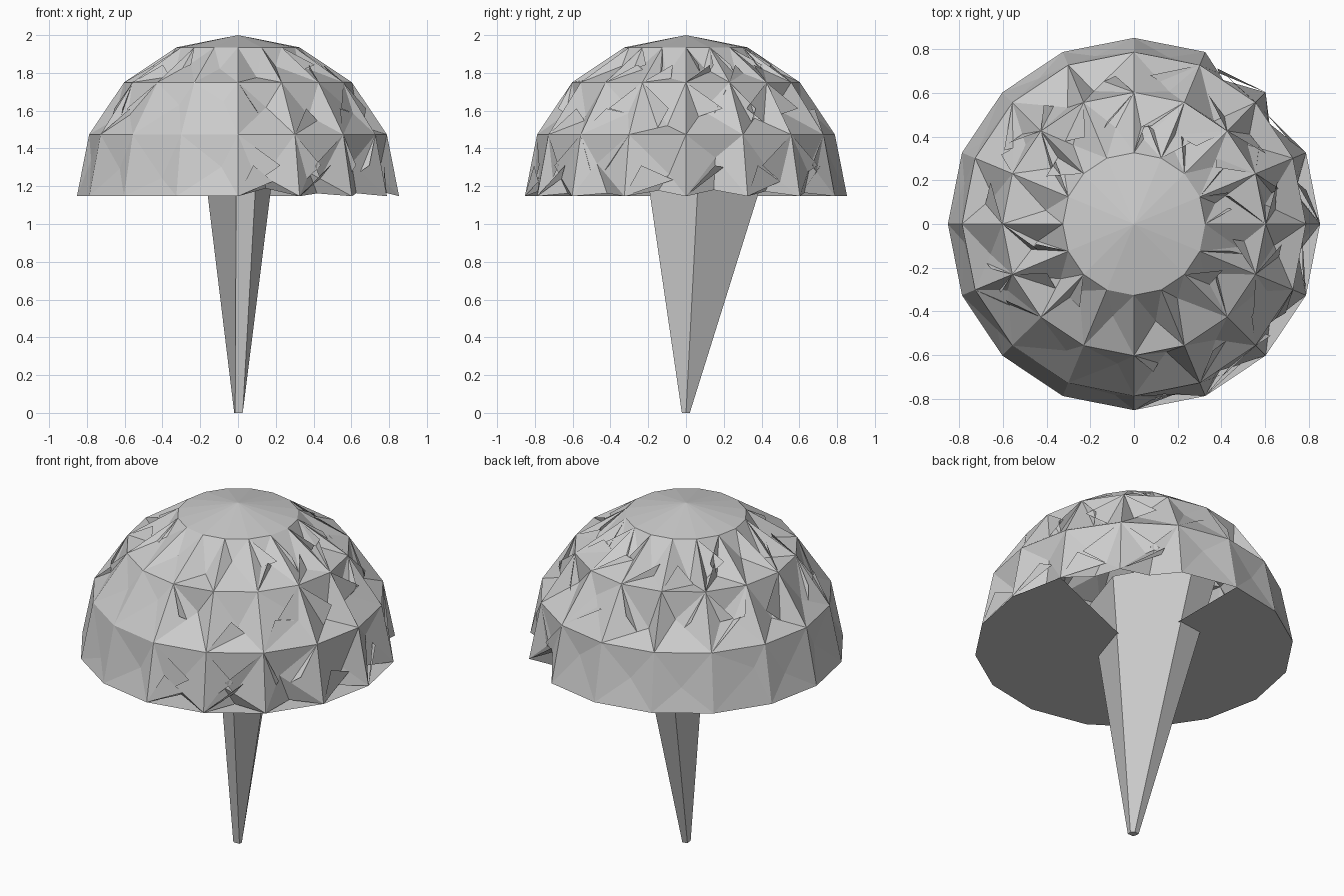
import bpy, bmesh, math, random
from mathutils import Vector

if "Cube" in bpy.data.objects:
    bpy.data.objects.remove(bpy.data.objects["Cube"])

random.seed(11)
N = 16
CENTER = Vector((0, 0, 1.147))
R = 0.853


def finish(bm, name):
    me = bpy.data.meshes.new(name)
    bm.to_mesh(me)
    bm.free()
    ob = bpy.data.objects.new(name, me)
    bpy.context.collection.objects.link(ob)


def dome_point(i, j):
    a, e = math.tau * i / N, math.radians(22.5 * j)
    return CENTER + R * Vector((math.cos(a) * math.cos(e),
                                math.sin(a) * math.cos(e), math.sin(e)))


# crumpled canopy: half sphere whose panels are dented into star-shaped folds
bm = bmesh.new()
rings = [[bm.verts.new(dome_point(i, j)) for i in range(N)] for j in range(4)]
apex = bm.verts.new((0, 0, 2))
for j in range(3):
    for i in range(N):
        k = (i + 1) % N
        a, b, c, d = rings[j][i], rings[j][k], rings[j + 1][k], rings[j + 1][i]
        mid = (a.co + b.co + c.co + d.co) / 4
        ang = math.degrees(math.atan2(mid.y, mid.x))
        ragged = j == 0 and -85 < ang < 75
        smooth = (j == 0 and not ragged) or (j == 1 and -125 < ang < -80)
        # off-centre dent, shallow on the smoother panels
        pull = random.uniform(0.97, 0.99) if smooth else random.uniform(0.9, 0.97)
        off = (b.co - a.co) * random.uniform(-0.25, 0.25) \
            + (d.co - a.co) * random.uniform(-0.2, 0.2)
        p = bm.verts.new(CENTER + (mid + off - CENTER) * pull)
        loop = [a, b, c, d]
        if ragged:
            # small notch in the lower hem
            m = (a.co + b.co) / 2
            n = bm.verts.new((m.x * 0.9, m.y * 0.9, m.z + random.uniform(0.01, 0.06)))
            loop = [a, n, b, c, d]
        for s in range(len(loop)):
            bm.faces.new((loop[s], loop[(s + 1) % len(loop)], p))
        # small loose flakes standing in the fold
        for root, other in ((c, b), (d, a), (a, b)):
            if not smooth and random.random() < 0.5:
                tip = mid + (a.co - b.co) * random.uniform(-0.25, 0.25)
                side = p.co.lerp(other.co, 0.25)
                bm.faces.new([bm.verts.new(v) for v in (root.co, tip, side)])
for i in range(N):
    bm.faces.new((rings[3][i], rings[3][(i + 1) % N], apex))
finish(bm, "canopy")

# flat underside, open behind the trunk
bm = bmesh.new()
hub = bm.verts.new(CENTER)
rim = [bm.verts.new(dome_point(i, 0)) for i in range(N)]
for i in range(N):
    if i not in (1, 2, 3):
        bm.faces.new((hub, rim[(i + 1) % N], rim[i]))
finish(bm, "canopy_underside")

# trunk: narrow foot flaring into an uneven five-sided top
section = [(-0.01, -0.17), (0.09, -0.19), (0.17, 0.06), (-0.01, 0.38), (-0.16, 0.36)]
foot = [(-0.015, -0.022), (0.025, -0.022), (0.025, 0.0), (0.01, 0.02), (-0.02, 0.015)]
TOP = 1.48
bm = bmesh.new()
low = [bm.verts.new((x, y, 0)) for x, y in foot]
high = []
for (x, y), (fx, fy) in zip(section, foot):
    t = TOP / 1.15
    high.append(bm.verts.new((fx + (x - fx) * t, fy + (y - fy) * t, TOP)))
for i in range(5):
    k = (i + 1) % 5
    bm.faces.new((low[i], low[k], high[k], high[i]))
bm.faces.new(low[::-1])
bm.faces.new(high)
finish(bm, "trunk")
